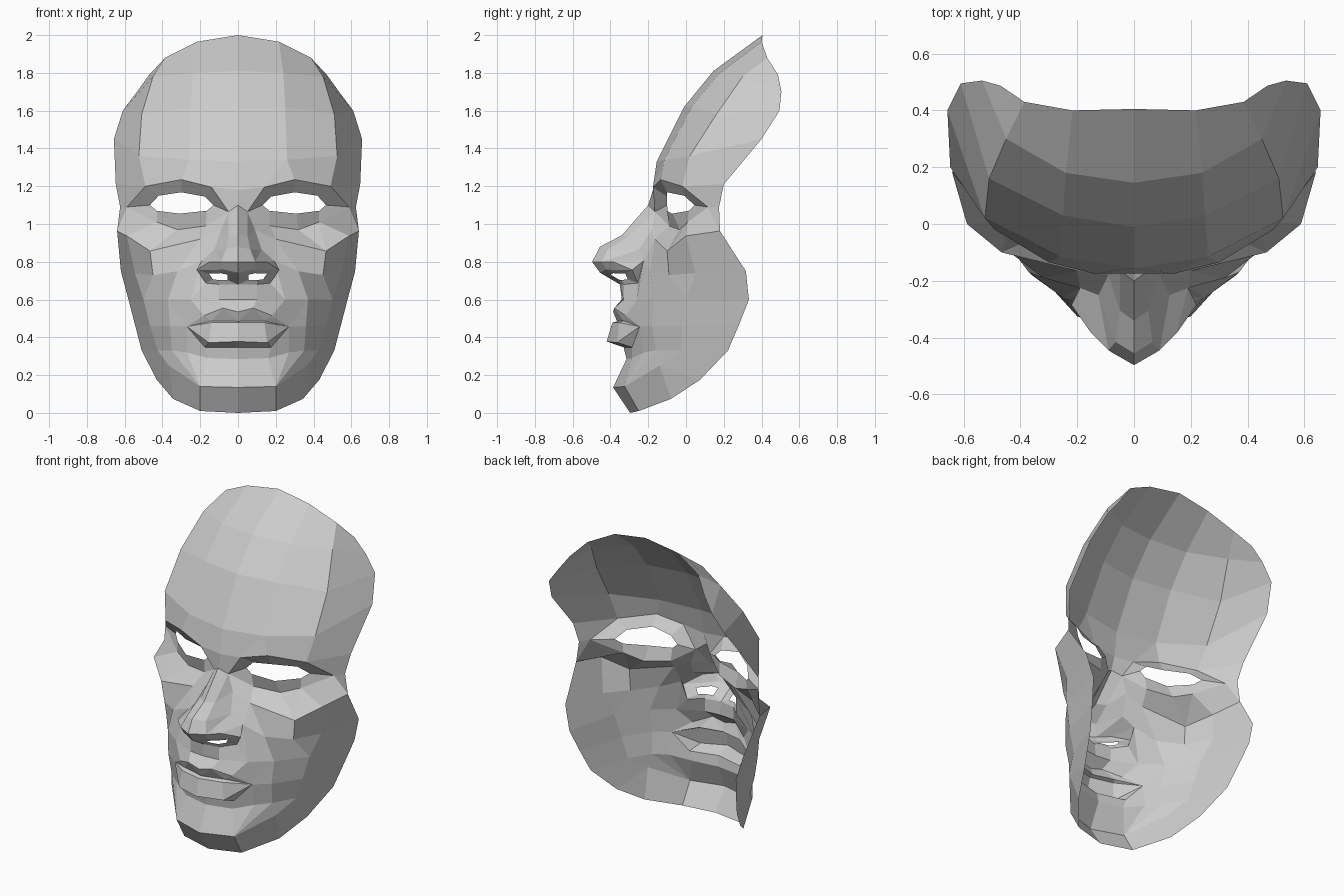
import bpy
import bmesh
from mathutils import Vector

default_cube = bpy.data.objects.get("Cube")
if default_cube:
    bpy.data.objects.remove(default_cube, do_unlink=True)

grey = bpy.data.materials.new("plain grey")
grey.use_nodes = True
grey.diffuse_color = (.6, .6, .6, 1)
grey.node_tree.nodes["Principled BSDF"].inputs["Base Color"].default_value = grey.diffuse_color


def fractions(line):
    """Position of each point along a polyline, from zero to one."""
    lengths = [0.0]
    for start, end in zip(line, line[1:]):
        lengths.append(lengths[-1] + (Vector(end) - Vector(start)).length)
    return [length / lengths[-1] for length in lengths]


def strip(upper, lower):
    """Faces between two polylines, stepping along both by distance."""
    faces = []
    i = j = 0
    along_upper, along_lower = fractions(upper), fractions(lower)
    same = len(upper) == len(lower)
    while i < len(upper) - 1 or j < len(lower) - 1:
        next_upper = along_upper[i + 1] if i < len(upper) - 1 else 2
        next_lower = along_lower[j + 1] if j < len(lower) - 1 else 2
        ni = i + int(same or next_upper <= next_lower + .1 and next_upper < 2)
        nj = j + int(same or next_lower <= next_upper + .1 and next_lower < 2)
        corners = [upper[i], lower[j], lower[nj], upper[ni]]
        faces.append(list(dict.fromkeys(corners)))
        i, j = ni, nj
    return faces


def ring(outer, inner):
    """Faces between a closed outline and the hole inside it."""
    return strip(outer + outer[:1], inner + inner[:1])


def loft(*rows):
    return [face for a, b in zip(rows, rows[1:]) for face in strip(a, b)]


def build(name, faces):
    """One mirrored part made from faces of the left half."""
    bm = bmesh.new()
    made = {}
    for face in faces:
        if len(face) < 3:
            continue
        for point in face:
            if point not in made:
                made[point] = bm.verts.new(point)
        bm.faces.new([made[point] for point in face])
    mesh = bpy.data.meshes.new(name)
    bm.to_mesh(mesh)
    bm.free()
    mesh.materials.append(grey)
    part = bpy.data.objects.new(name, mesh)
    bpy.context.collection.objects.link(part)
    mirror = part.modifiers.new("mirror halves", 'MIRROR')
    mirror.use_axis[0] = True
    mirror.use_clip = True


# Forehead: rows from the centre line to the rim
crown = [(0, .405, 2), (.217, .4, 1.965), (.386, .43, 1.88), (.47, .487, 1.79)]
upper_row = [(0, .145, 1.81), (.24, .18, 1.8), (.45, .3, 1.78), (.535, .505, 1.7)]
middle_row = [(0, -.01, 1.62), (.25, .03, 1.62), (.51, .16, 1.58), (.61, .495, 1.6)]
lower_row = [(0, -.155, 1.33), (.26, -.115, 1.34), (.525, .02, 1.36), (.657, .4, 1.45)]
brow = [(0, -.175, 1.18), (.14, -.175, 1.195), (.3, -.135, 1.235), (.49, -.02, 1.2)]
temple_rim = (.647, .2, 1.21)
build("forehead", loft(crown, upper_row, middle_row, lower_row, brow + [temple_rim]))

# Eye socket: outline sloping in to an open eye
bridge_side = (.05, -.165, 1.065)
eye_corner = (.588, .116, 1.09)
eye_rim = (.624, .175, 1.09)
lower_lid = [(.43, .01, 1.01), (.32, -.035, .97), (.17, -.09, .99)]
eye_hole = [(.13, -.1, 1.1), (.175, -.1, 1.145), (.3, -.1, 1.168), (.42, -.01, 1.15),
            (.466, .045, 1.1), (.43, .015, 1.07), (.31, -.075, 1.055), (.165, -.1, 1.07)]
socket = [bridge_side] + brow[1:] + [eye_corner] + lower_lid
build("eye_sockets", ring(socket, eye_hole))
build("temples", strip([brow[-1], temple_rim], [eye_corner, eye_rim]))

# Nose: ridge, flanks, wings and open nostrils
bridge = (0, -.2, 1.1)
tip = (0, -.497, .8)
wing = (.15, -.385, .8)
wing_back = (.19, -.225, .805)
ala = (.22, -.285, .757)
ridge = [bridge, (0, -.34, .94), (0, -.455, .88), tip]
ridge_side = [bridge_side, (.05, -.305, .935), (.065, -.415, .865), (.09, -.445, .8)]
flank = [bridge_side, (.09, -.18, .97), (.125, -.25, .865), wing_back]
nose_edge = [tip, ridge_side[-1], wing, ala]
nostril_front = [(0, -.455, .742), (.08, -.425, .76), (.14, -.365, .755), ala]
nostril_back = [(0, -.35, .68), (.1, -.33, .68), (.17, -.255, .687)]
nostril = nostril_front + nostril_back[::-1]
middle = sum((Vector(point) for point in nostril), Vector()) / len(nostril)
nostril_hole = [tuple(middle.lerp(Vector(point), .45)) for point in nostril]
build("nose", strip(brow[:2], [bridge, bridge_side])
      + strip(ridge_side, ridge)
      + strip(flank, ridge_side + [wing])
      + strip(nose_edge, nostril_front)
      + ring(nostril, nostril_hole)
      + [[wing_back, wing, ala], [wing_back, ala, nostril_back[-1]]])

# Cheeks: cheekbone plate, then rows down to the mouth
under_eye = [bridge_side] + lower_lid[::-1] + [eye_corner, eye_rim]
cheekbone = [flank[1], (.2, -.165, .92), (.466, -.1, .857), (.588, 0, .937), (.64, .18, .963)]
cheek_row = [flank[2], wing_back, (.32, -.19, .75), (.45, -.09, .73), (.545, .05, .74),
             (.62, .317, .75)]
lip_row = [(0, -.34, .6), (.1, -.33, .6), (.25, -.26, .6), (.37, -.17, .6), (.5, 0, .6),
           (.58, .333, .6)]
mouth_corner = (.27, -.245, .457)
jaw_side = [(.36, -.18, .46), (.465, -.02, .46), (.545, .28, .465)]
upper_lip = [(0, -.386, .535), (.08, -.38, .555), (.18, -.32, .515), mouth_corner]
build("cheeks", loft(under_eye, cheekbone, cheek_row)
      + loft(nostril_back + cheek_row[1:], lip_row, upper_lip + jaw_side))

# Mouth: upper lip, step, full lower lip and its underside
lip_line = [(0, -.365, .485), (.14, -.33, .487), mouth_corner]
lower_lip_top = [(0, -.39, .478), (.14, -.355, .478), mouth_corner]
lower_lip_edge = [(0, -.42, .378), (.155, -.365, .372), mouth_corner]
lip_underside = [(0, -.33, .347), (.175, -.285, .347), mouth_corner]
build("mouth", loft(upper_lip, lip_line, lower_lip_top, lower_lip_edge, lip_underside))

# Chin and jaw: rows down to the lower rim
chin_hollow = [(0, -.315, .285), (.16, -.285, .29), (.27, -.225, .32), (.35, -.16, .33),
               (.425, -.03, .33), (.51, .222, .33)]
chin_edge = [(0, -.386, .135), (.2, -.325, .14), (.365, -.14, .25), (.43, .074, .175)]
chin_rim = [(0, -.296, 0), (.2, -.25, .01), (.344, -.08, .074), chin_edge[-1]]
build("chin", loft(lip_underside + jaw_side, chin_hollow, chin_edge, chin_rim))
